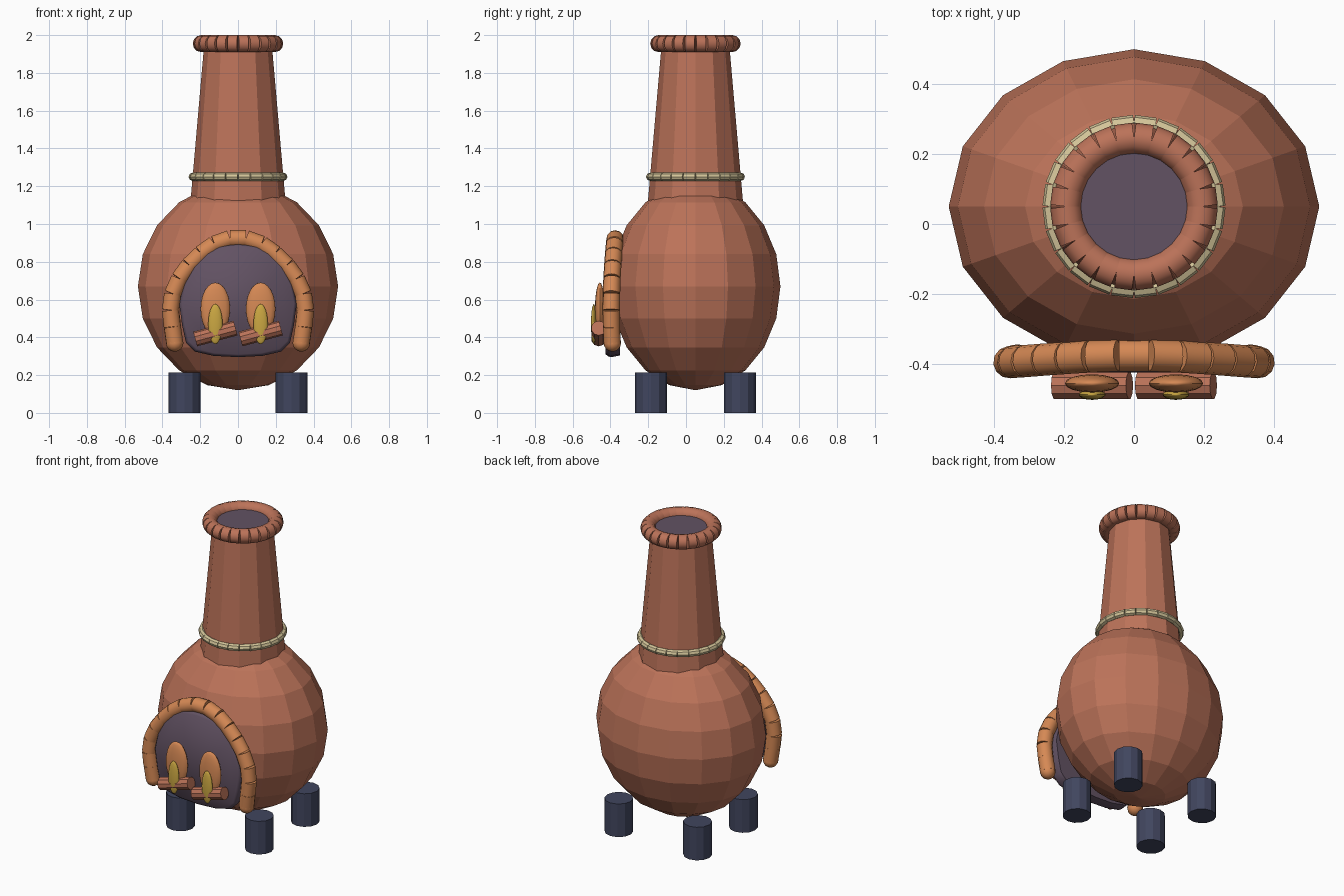
import bpy, bmesh, math
from mathutils import Vector, Matrix

if "Cube" in bpy.data.objects:
    bpy.data.objects.remove(bpy.data.objects["Cube"])

CY = 0.05  # the vessel axis sits slightly behind the centre


def material(name, rgb):
    m = bpy.data.materials.new(name)
    m.diffuse_color = (*rgb, 1)
    m.use_nodes = True
    m.node_tree.nodes["Principled BSDF"].inputs["Base Color"].default_value = m.diffuse_color
    return m


CLAY = material("terracotta", (0.50, 0.17, 0.10))
ORANGE = material("orange clay", (0.67, 0.25, 0.09))
SOOT = material("dark soot", (0.122, 0.084, 0.125))
IRON = material("dark iron", (0.052, 0.060, 0.112))
ROPE = material("pale rope", (0.66, 0.56, 0.32))
YELLOW = material("yellow flame", (0.60, 0.39, 0.055))


def finish(name, bm, mat, smooth=None):
    bmesh.ops.recalc_face_normals(bm, faces=bm.faces[:])
    me = bpy.data.meshes.new(name)
    bm.to_mesh(me)
    bm.free()
    me.materials.append(mat)
    ob = bpy.data.objects.new(name, me)
    bpy.context.collection.objects.link(ob)
    if smooth:
        bpy.ops.object.select_all(action='DESELECT')
        ob.select_set(True)
        bpy.context.view_layer.objects.active = ob
        bpy.ops.object.shade_smooth_by_angle(angle=math.radians(smooth))
    return ob


def ellipsoid(name, centre, radii, mat, seg, rings, smooth=None):
    bm = bmesh.new()
    bmesh.ops.create_uvsphere(bm, u_segments=seg, v_segments=rings, radius=1,
                              matrix=Matrix.Translation(centre) @ Matrix.Diagonal((*radii, 1)))
    return finish(name, bm, mat, smooth)


def add_rod(bm, a, b, r1, r2, sides):
    a, b = Vector(a), Vector(b)
    rot = (b - a).to_track_quat('Z', 'Y').to_matrix().to_4x4()
    bmesh.ops.create_cone(bm, cap_ends=True, segments=sides, radius1=r1, radius2=r2,
                          depth=(b - a).length, matrix=Matrix.Translation((a + b) / 2) @ rot)


def rod(name, a, b, r1, r2, sides, mat, smooth=None):
    bm = bmesh.new()
    add_rod(bm, a, b, r1, r2, sides)
    return finish(name, bm, mat, smooth)


def beads(name, pts, radius, mat, closed=False, sides=12):
    """Chain of short straight rods whose outer edges leave wedge gaps."""
    bm = bmesh.new()
    last = len(pts) if closed else len(pts) - 1
    for i in range(last):
        add_rod(bm, pts[i], pts[(i + 1) % len(pts)], radius, radius, sides)
    if not closed:  # rounded ends
        for p in (pts[0], pts[-1]):
            bmesh.ops.create_uvsphere(bm, u_segments=12, v_segments=8, radius=radius,
                                      matrix=Matrix.Translation(p))
    return finish(name, bm, mat, 40)


def circle(r, z, n):
    return [Vector((r * math.cos(math.tau * i / n), CY + r * math.sin(math.tau * i / n), z))
            for i in range(n)]


def smooth_path(ctrl, count):
    """Even samples along a Catmull-Rom curve through the control points."""
    c = [Vector(p) for p in ctrl]
    c = [2 * c[0] - c[1]] + c + [2 * c[-1] - c[-2]]
    fine = []
    for i in range(1, len(c) - 2):
        p0, p1, p2, p3 = c[i - 1:i + 3]
        for k in range(20):
            t = k / 20
            fine.append(0.5 * (2 * p1 + (p2 - p0) * t + (2 * p0 - 5 * p1 + 4 * p2 - p3) * t * t
                               + (3 * p1 - p0 - 3 * p2 + p3) * t ** 3))
    fine.append(c[-2])
    run = [0]
    for a, b in zip(fine, fine[1:]):
        run.append(run[-1] + (b - a).length)
    out, j = [], 0
    for k in range(count + 1):
        d = run[-1] * k / count
        while j < len(run) - 2 and run[j + 1] < d:
            j += 1
        out.append(fine[j].lerp(fine[j + 1], (d - run[j]) / (run[j + 1] - run[j])))
    return out


# Round belly and tapered chimney
ellipsoid("belly", (0, CY, 0.67), (0.53, 0.45, 0.55), CLAY, 16, 10)
rod("chimney", (0, CY, 1.08), (0, CY, 1.94), 0.255, 0.18, 12, CLAY)
rod("chimney_opening", (0, CY, 1.93), (0, CY, 1.965), 0.17, 0.17, 32, SOOT)

# Beaded lip and rope collar
beads("chimney_lip", circle(0.195, 1.955, 24), 0.045, CLAY, closed=True)
beads("rope_collar", circle(0.24, 1.25, 24), 0.022, ROPE, closed=True, sides=8)

# Four feet
for sx, side in ((-1, "left"), (1, "right")):
    for sy, end in ((-1, "front"), (1, "back")):
        x, y = sx * 0.283, CY + sy * 0.235
        rod(f"{end}_{side}_foot", (x, y, 0), (x, y, 0.215), 0.085, 0.085, 12, IRON)

# Sooty fire mouth: rounded slab
half = [(0, 0.295), (0.13, 0.302), (0.23, 0.325), (0.275, 0.37), (0.295, 0.46), (0.312, 0.58),
        (0.29, 0.68), (0.24, 0.78), (0.17, 0.85), (0.10, 0.885), (0, 0.895)]
outline = half + [(-x, z) for x, z in half[-2:0:-1]]
bm = bmesh.new()
for y0, y1, s0, s1 in ((-0.425, -0.35, 0.95, 1),):
    loops = []
    for y, s in ((y0, 0.95), (y0 + 0.012, 0.985), (y0 + 0.03, 1.0), (y1, 0.97)):
        loops.append([bm.verts.new((x * s, y, 0.595 + (z - 0.595) * s)) for x, z in outline])
    n = len(outline)
    for a, b in zip(loops, loops[1:]):
        for i in range(n):
            bm.faces.new((a[i], a[(i + 1) % n], b[(i + 1) % n], b[i]))
    bm.faces.new(loops[0])
    bm.faces.new(loops[-1])
finish("fire_mouth", bm, SOOT, 50)

# Beaded arch around the mouth
arch_half = [(-0.335, -0.39, 0.37), (-0.35, -0.395, 0.48), (-0.355, -0.395, 0.59),
             (-0.31, -0.392, 0.71), (-0.22, -0.385, 0.82), (-0.11, -0.378, 0.90)]
arch = arch_half + [(0, -0.375, 0.925)] + [(-x, y, z) for x, y, z in reversed(arch_half)]
beads("mouth_arch", smooth_path(arch, 17), 0.046, ORANGE)

# Flames and logs
dx, dz = 0.107, 0.029
for x, side in ((-0.12, "left"), (0.12, "right")):
    ellipsoid(f"{side}_flame", (x, -0.456, 0.55), (0.078, 0.026, 0.14), ORANGE, 16, 12, 40)
    ellipsoid(f"{side}_flame_core", (x, -0.488, 0.47), (0.038, 0.015, 0.106), YELLOW, 16, 12, 40)
    rod(f"{side}_log", (x - dx, -0.462, 0.42 - dz), (x + dx, -0.462, 0.42 + dz),
        0.04, 0.04, 10, CLAY)
